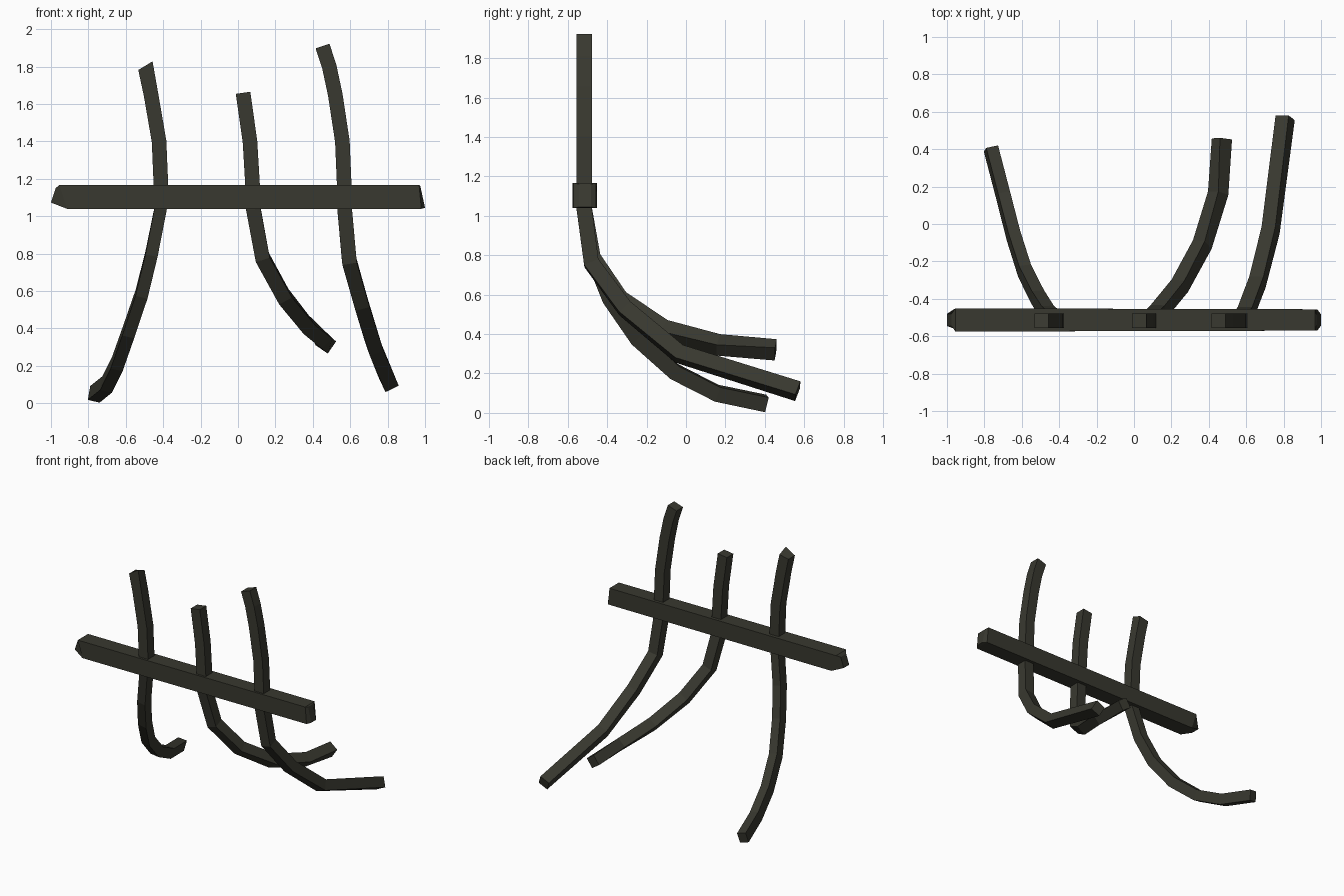
import bpy, bmesh, math
from mathutils import Vector

if "Cube" in bpy.data.objects:
    bpy.data.objects.remove(bpy.data.objects["Cube"])

wood = bpy.data.materials.new("dark_olive_brown")
wood.diffuse_color = (0.040, 0.040, 0.029, 1)
wood.use_nodes = True
wood.node_tree.nodes["Principled BSDF"].inputs["Base Color"].default_value = wood.diffuse_color
BAR_Y = -0.517


def loft(name, rings):
    """Join successive four-cornered rings and cap both ends."""
    bm = bmesh.new()
    loops = [[bm.verts.new(co) for co in ring] for ring in rings]
    for a, b in zip(loops, loops[1:]):
        for i in range(4):
            j = (i + 1) % 4
            bm.faces.new((a[i], a[j], b[j], b[i]))
    bm.faces.new(loops[0])
    bm.faces.new(loops[-1])
    bmesh.ops.recalc_face_normals(bm, faces=bm.faces)
    me = bpy.data.meshes.new(name)
    bm.to_mesh(me)
    bm.free()
    me.materials.append(wood)
    ob = bpy.data.objects.new(name, me)
    bpy.context.collection.objects.link(ob)
    return ob


def tine(name, upper, lower, width, roll, peak=0.0):
    """Sweep a square section down the path, rolling it below the bar."""
    pts = [Vector((x, BAR_Y, z)) for x, z in upper] + [Vector(p) for p in lower]
    first = len(upper)
    rings = []
    for i, p in enumerate(pts):
        t = Vector()
        if i > 0:
            t += (p - pts[i - 1]).normalized()
        if i < len(pts) - 1:
            t += (pts[i + 1] - p).normalized()
        t.normalize()
        f = max(0, i - first) / (len(lower) - 1)
        a = math.radians(roll) * f
        side = Vector((math.cos(a), 0, math.sin(a)))
        side = (side - t * side.dot(t)).normalized()
        depth = t.cross(side)
        w = (width if i >= first else 0.078) / 2
        rings.append([p + side * w * u + depth * 0.039 * v
                      for u, v in ((-1, -1), (1, -1), (1, 1), (-1, 1))])
    # one raised corner where the top is broken off
    corner = max(rings[0], key=lambda c: c.x - c.y)
    corner.z += peak
    return loft(name, rings)


# Curved tines: straight upper part (x, z), then lower sweep to the back
tine("left_tine",
     [(-0.495, 1.79), (-0.465, 1.65), (-0.422, 1.40), (-0.412, 1.165)],
     [(-0.414, BAR_Y, 1.04), (-0.462, -0.475, 0.80), (-0.515, -0.39, 0.585),
      (-0.585, -0.25, 0.38), (-0.645, -0.06, 0.21), (-0.70, 0.155, 0.10),
      (-0.765, 0.404, 0.048)], 0.066, -10, 0.03)
tine("middle_tine",
     [(0.027, 1.66), (0.064, 1.40), (0.078, 1.165)],
     [(0.082, BAR_Y, 1.04), (0.13, -0.47, 0.78), (0.245, -0.33, 0.57),
      (0.365, -0.11, 0.42), (0.45, 0.165, 0.345), (0.47, 0.455, 0.32)], 0.078, 56)
tine("right_tine",
     [(0.452, 1.91), (0.488, 1.80), (0.52, 1.65), (0.558, 1.40), (0.568, 1.165)],
     [(0.57, BAR_Y, 1.04), (0.595, -0.48, 0.76), (0.66, -0.31, 0.53),
      (0.73, -0.035, 0.30), (0.808, 0.567, 0.11)], 0.078, 26)


def bar_ring(x_top, x_bottom, half_y, z0, z1):
    return [Vector((x, -0.513 + y, z)) for x, y, z in (
        (x_bottom, -half_y, z0), (x_bottom, half_y, z0),
        (x_top, half_y, z1), (x_top, -half_y, z1))]


# Crossbar with rough-hewn ends
loft("crossbar", [
    bar_ring(-0.975, -1.0, 0.033, 1.073, 1.15),
    bar_ring(-0.955, -0.915, 0.062, 1.04, 1.167),
    bar_ring(0.968, 0.98, 0.057, 1.04, 1.167),
    bar_ring(0.975, 1.0, 0.030, 1.045, 1.16)])
